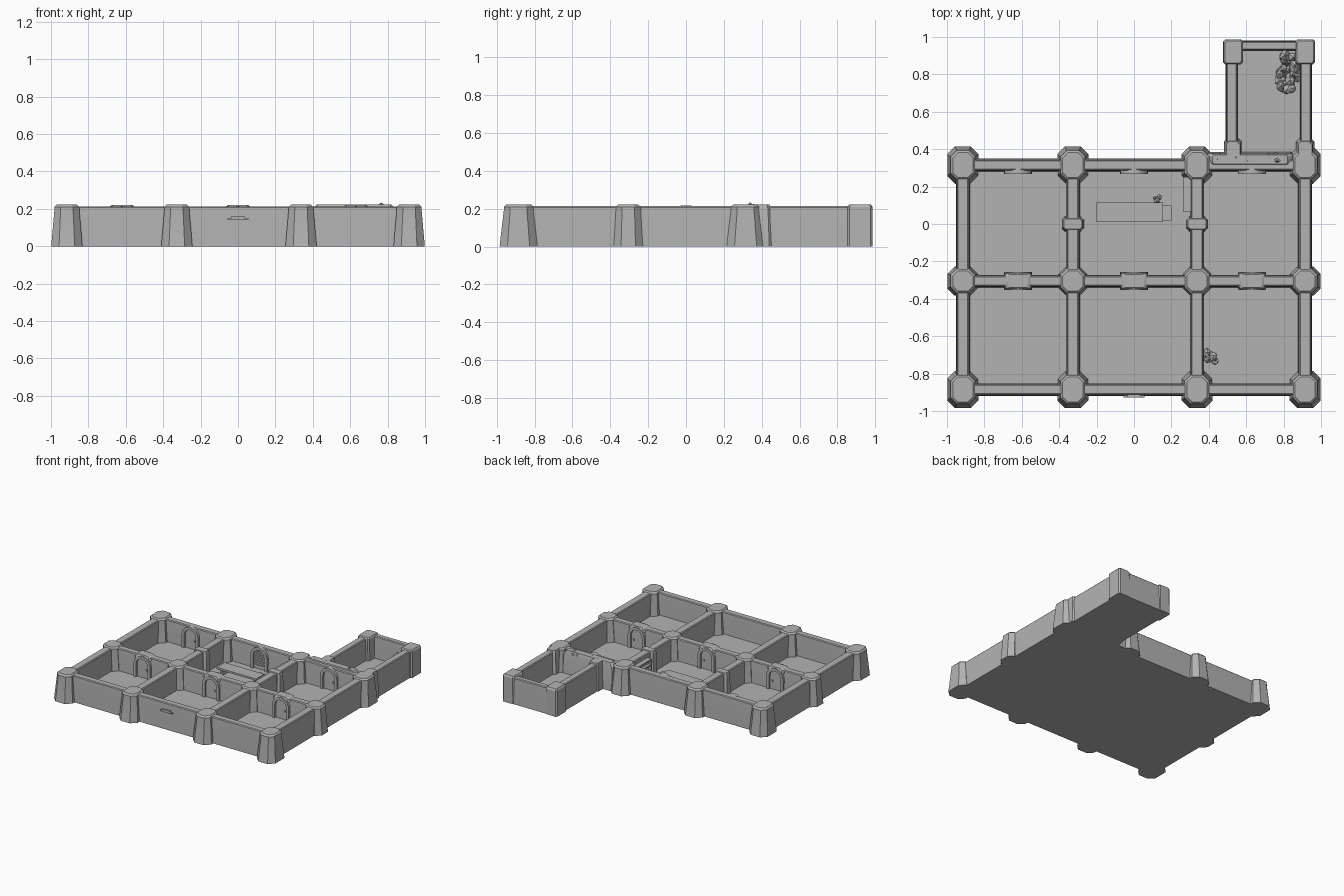
import bpy, bmesh, math, random
from mathutils import Vector, Matrix

random.seed(4)
cube = bpy.data.objects.get("Cube")
if cube:
    bpy.data.objects.remove(cube)

stone = bpy.data.materials.new("grey_stone")
stone.use_nodes = True
GREY = (0.45, 0.45, 0.45, 1)
stone.diffuse_color = GREY
stone.node_tree.nodes["Principled BSDF"].inputs["Base Color"].default_value = GREY

FLOOR, WALL, TOP = 0.035, 0.213, 0.222
COLS = (-0.915, -0.327, 0.337, 0.915)
ROWS = (-0.885, -0.305, 0.315)


def finish(name, bm):
    bmesh.ops.recalc_face_normals(bm, faces=bm.faces)
    mesh = bpy.data.meshes.new(name)
    bm.to_mesh(mesh)
    bm.free()
    ob = bpy.data.objects.new(name, mesh)
    bpy.context.collection.objects.link(ob)
    mesh.materials.append(stone)
    return ob


def prism(name, cx, cy, levels, cut=0.0):
    """Stack of chamfered rectangles given as (z, half x, half y)."""
    bm = bmesh.new()
    rings = []
    for z, hx, hy in levels:
        c = cut * min(hx, hy)
        pts = []
        for sx, sy in ((1, 1), (-1, 1), (-1, -1), (1, -1)):
            pair = [(sx * hx, sy * (hy - c)), (sx * (hx - c), sy * hy)]
            if sx * sy < 0:
                pair.reverse()
            pts += pair if cut else pair[:1]
        rings.append([bm.verts.new((cx + x, cy + y, z)) for x, y in pts])
    n = len(rings[0])
    for low, high in zip(rings, rings[1:]):
        for i in range(n):
            bm.faces.new((low[i], low[(i + 1) % n], high[(i + 1) % n], high[i]))
    bm.faces.new(rings[0])
    bm.faces.new(rings[-1])
    return finish(name, bm)


def box(name, x0, x1, y0, y1, z0, z1):
    hx, hy = (x1 - x0) / 2, (y1 - y0) / 2
    return prism(name, (x0 + x1) / 2, (y0 + y1) / 2, [(z0, hx, hy), (z1, hx, hy)])


def wall(name, x0, x1, y0, y1):
    hx, hy = (x1 - x0) / 2, (y1 - y0) / 2
    e = 0.006
    prism(name, (x0 + x1) / 2, (y0 + y1) / 2,
          [(0, hx + e, hy + e), (0.15, hx + e / 2, hy + e / 2),
           (WALL - e, hx, hy), (WALL, hx - e, hy - e)])


def arch(name, x, y, side, bars=False):
    """Arched doorway raised from a wall face; side is the y direction."""
    def outline(r, spring):
        pts = [(r, FLOOR)]
        pts += [(r * math.cos(a * math.pi / 10), spring + r * math.sin(a * math.pi / 10))
                for a in range(11)]
        return pts + [(-r, FLOOR)]
    bm = bmesh.new()
    outer, inner = outline(0.075, 0.14), outline(0.052, 0.14)
    grid = [[bm.verts.new((x + px, y + side * d, pz)) for px, pz in ring]
            for ring, d in ((outer, -0.01), (outer, 0.02), (inner, 0.02), (inner, -0.01))]
    for a, b in zip(grid, grid[1:]):
        for i in range(len(a) - 1):
            bm.faces.new((a[i], a[i + 1], b[i + 1], b[i]))
    finish(name, bm)
    if bars:
        for i in range(5):
            z = 0.055 + i * 0.028
            box(name + "_slat", x - 0.05, x + 0.05, y - 0.012, y + 0.012, z, z + 0.013)
    else:
        box(name + "_handle", x + 0.025, x + 0.035, y - 0.01, y + 0.01, 0.095, 0.11)


def rubble(name, x0, x1, y0, y1, z0, z1, count, size):
    """Loose chipped stones spread over a box."""
    bm = bmesh.new()
    for _ in range(count):
        p = Vector((random.uniform(x0, x1), random.uniform(y0, y1), random.uniform(z0, z1)))
        made = bmesh.ops.create_icosphere(bm, subdivisions=1,
                                          radius=size * random.uniform(0.6, 1.1))
        for v in made["verts"]:
            v.co = p + v.co * random.uniform(0.75, 1.15)
    finish(name, bm)


# Floor slabs
box("main_floor", -0.92, 0.92, -0.89, 0.32, 0, FLOOR)
box("annex_floor", 0.52, 0.92, 0.3, 0.96, 0, FLOOR)

# Wall grid
for i, x in enumerate(COLS):
    wall("long_wall_%d" % i, x - 0.032, x + 0.032, ROWS[0], ROWS[2])
for i, y in enumerate(ROWS):
    wall("cross_wall_%d" % i, COLS[0], COLS[3], y - 0.028, y + 0.028)

# Flared pillars at every crossing
for i, x in enumerate(COLS):
    for j, y in enumerate(ROWS):
        edge = i in (0, 3) or j in (0, 2)
        b = 0.083 if edge else 0.078
        by = 0.1 if j != 1 else 0.078
        ty = 0.078 if j != 1 else 0.066
        prism("pillar", x, y, [(0, b, by), (0.03, b - 0.002, by - 0.003),
                               (0.19, 0.067, ty), (0.21, 0.066, ty),
                               (TOP, 0.054, ty - 0.012)], 0.5)

# Half-way buttresses on the inner long walls
for x in COLS[1:3]:
    prism("wall_buttress", x, 0, [(0, 0.06, 0.04), (0.2, 0.055, 0.034),
                                  (TOP - 0.004, 0.048, 0.027)], 0.4)

# Doorways
for x in (-0.62, 0, 0.63):
    for side in (-1, 1):
        arch("middle_doorway", x, ROWS[1] + side * 0.029, side)
    prism("doorway_cap", x, ROWS[1], [(0.19, 0.075, 0.046), (0.21, 0.07, 0.042),
                                      (TOP - 0.002, 0.055, 0.034)], 0.3)
    arch("back_doorway", x, ROWS[2] - 0.029, -1, bars=(x == 0))
box("outer_bracket", -0.055, 0.055, -0.928, -0.9, 0.142, 0.152)
box("outer_bracket_top", -0.035, 0.035, -0.928, -0.9, 0.148, 0.162)

# Annex walls and square corner posts
wall("annex_left_wall", 0.495, 0.552, 0.32, 0.95)
wall("annex_right_wall", 0.89, 0.947, 0.32, 0.95)
wall("annex_back_wall", 0.52, 0.92, 0.93, 0.976)
for x in (0.53, 0.915):
    prism("annex_post", x, 0.92, [(0, 0.054, 0.066), (0.21, 0.052, 0.066),
                                  (TOP, 0.044, 0.058)], 0.2)
    prism("annex_inner_post", x, 0.39, [(0, 0.05, 0.07), (0.2, 0.042, 0.06),
                                        (TOP, 0.036, 0.05)], 0.4)

# Broken masonry where the annex joins
prism("broken_wall", 0.62, 0.345, [(0, 0.24, 0.04), (0.19, 0.23, 0.035),
                                   (TOP, 0.2, 0.025)], 0.4)
rubble("broken_wall_stones", 0.44, 0.78, 0.335, 0.375, 0.195, 0.208, 16, 0.022)

# Rubble heaps
rubble("corner_heap_low", 0.77, 0.87, 0.72, 0.91, 0.03, 0.07, 26, 0.032)
rubble("corner_heap_high", 0.8, 0.87, 0.82, 0.91, 0.07, 0.12, 14, 0.03)
rubble("front_room_heap", 0.38, 0.44, -0.73, -0.67, 0.04, 0.08, 8, 0.024)

# Table, stool and shelf in the middle room
box("table_top", -0.2, 0.155, 0.01, 0.115, 0.085, 0.1)
for x in (-0.18, 0.12):
    box("table_leg", x, x + 0.02, 0.025, 0.1, FLOOR, 0.09)
box("stool", 0.15, 0.2, 0.02, 0.1, FLOOR, 0.08)
rubble("table_clutter", 0.11, 0.14, 0.12, 0.15, 0.05, 0.09, 4, 0.016)
box("shelf_back", 0.285, 0.31, 0.065, 0.25, FLOOR, 0.18)
for z in (0.04, 0.085, 0.13, 0.172):
    box("shelf_board", 0.262, 0.3, 0.065, 0.25, z, z + 0.01)
for y in (0.065, 0.24):
    box("shelf_side", 0.262, 0.3, y, y + 0.01, FLOOR, 0.182)

# Keep hard edges while softening shallow bends
for ob in bpy.context.scene.objects:
    if ob.type == "MESH":
        ob.select_set(True)
        bpy.context.view_layer.objects.active = ob
bpy.ops.object.shade_smooth_by_angle(angle=math.radians(30))
